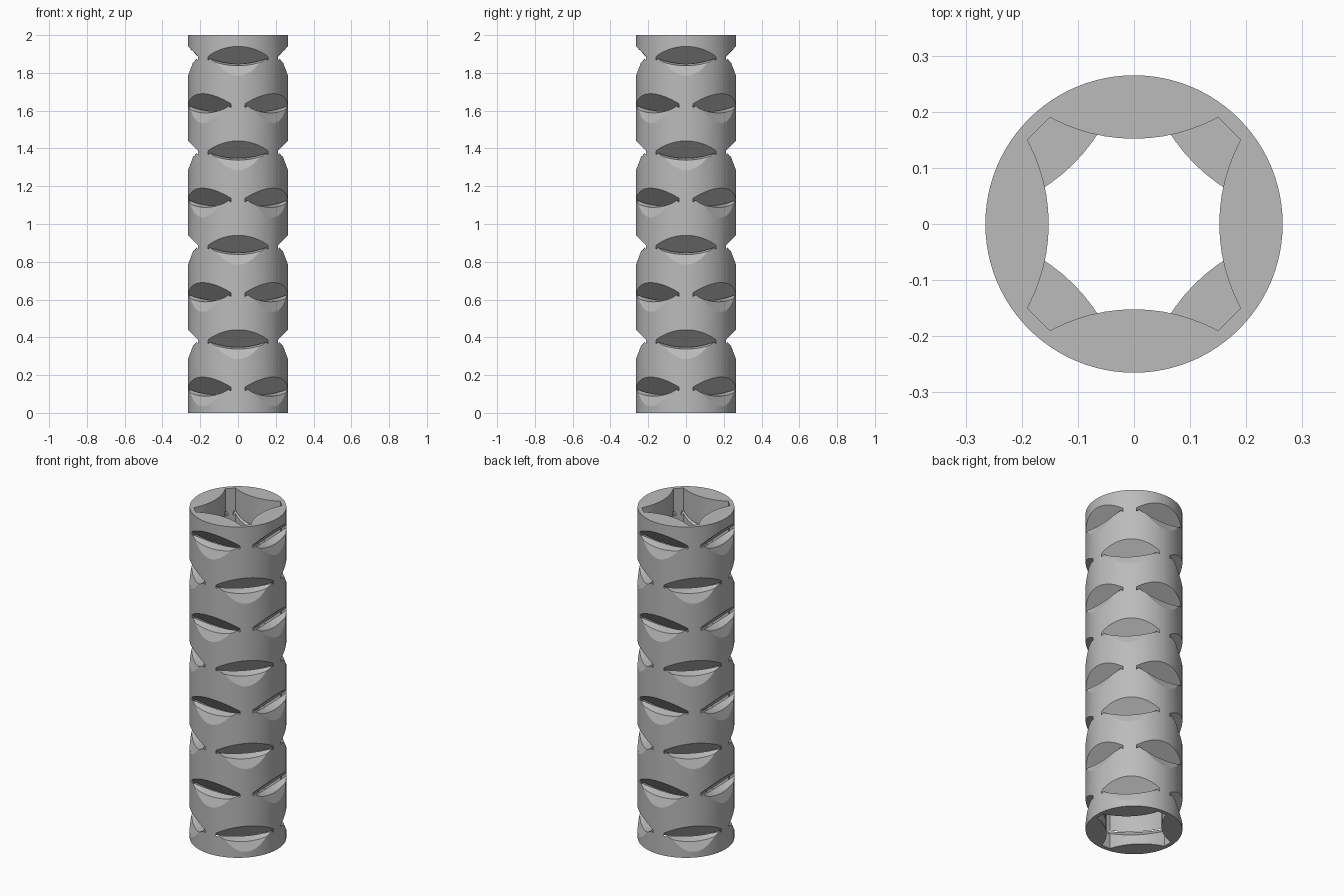
import bpy, bmesh, math
from mathutils import Matrix

cube = bpy.data.objects.get("Cube")
if cube:
    bpy.data.objects.remove(cube, do_unlink=True)

RADIUS, HEIGHT, LAYER = 0.265, 2.0, 0.25


def loft(bm, sections, matrix):
    """Closed solid through a row of matching cross-sections."""
    rings = [[bm.verts.new(matrix @ Matrix.Translation(p).translation) for p in s]
             for s in sections]
    n = len(rings[0])
    faces = [bm.faces.new(rings[0]), bm.faces.new(rings[-1][::-1])]
    for a, b in zip(rings, rings[1:]):
        for i in range(n):
            j = (i + 1) % n
            faces.append(bm.faces.new((a[j], a[i], b[i], b[j])))
    bmesh.ops.recalc_face_normals(bm, faces=faces)


def bore_outline():
    """Four inward bulging sides joined by short flat corners."""
    curve, centre, half = 0.315, 0.467, math.asin(0.15 / 0.315)
    pts = []
    for k in range(4):
        turn = Matrix.Rotation(k * math.pi / 2, 2)
        for s in range(13):
            a = half * (1 - s / 6)
            pts.append(turn @ Matrix(((curve * math.sin(a), 0),
                                      (centre - curve * math.cos(a), 0))).col[0])
    return pts


def pocket_sections():
    """Sloping slot under an overhang, with a ramp and a sagging lip in front."""
    sections = []
    for s in range(13):
        x = 0.16 * (s / 6 - 1)
        lip = 0.088 + 0.032 * (x / 0.16) ** 2
        profile = [
            (-0.035, 0.225),                  # overhang, outside
            (-0.035, 0.035 - 0.035 * 2.6),    # ramp, outside
            ((lip - 0.035) / 2.6, lip),       # lip, front edge
            (0.16 - lip, lip + 0.01),         # lip, back edge
            (0.125, 0.045),                   # slot floor, inside
            (0.125, 0.065),                   # overhang, inside
        ]
        sections.append([(x, d - RADIUS, z) for d, z in profile])
    return sections


# Cutter: stacked bores, each turned an eighth, with four pockets per layer
bm = bmesh.new()
outline, pocket = bore_outline(), pocket_sections()
for i in range(8):
    base = Matrix.Translation((0, 0, i * LAYER))
    spin = 0 if i % 2 else math.pi / 4
    loft(bm, [[(p[0], p[1], z) for p in outline] for z in (-0.001, LAYER + 0.001)],
         base @ Matrix.Rotation(spin, 4, 'Z'))
    for k in range(4):
        loft(bm, pocket, base @ Matrix.Rotation(spin + k * math.pi / 2, 4, 'Z'))
mesh = bpy.data.meshes.new("bore_and_pocket_cutter")
bm.to_mesh(mesh)
bm.free()
cutter = bpy.data.objects.new("bore_and_pocket_cutter", mesh)
cutter.hide_render = True
bpy.context.collection.objects.link(cutter)

# Tower body
bpy.ops.mesh.primitive_cylinder_add(vertices=96, radius=RADIUS, depth=HEIGHT,
                                    location=(0, 0, HEIGHT / 2))
tower = bpy.context.object
tower.name = "planting_tower"
cut = tower.modifiers.new("cut", 'BOOLEAN')
cut.operation = 'DIFFERENCE'
cut.solver = 'EXACT'
cut.use_self = True
cut.object = cutter
bpy.ops.object.modifier_apply(modifier=cut.name)
bpy.data.objects.remove(cutter, do_unlink=True)

# Grey material
grey = bpy.data.materials.new("plain_grey")
grey.use_nodes = True
colour = (0.5, 0.5, 0.5, 1)
grey.diffuse_color = colour
grey.node_tree.nodes["Principled BSDF"].inputs["Base Color"].default_value = colour
tower.data.materials.clear()
tower.data.materials.append(grey)
bpy.ops.object.shade_smooth_by_angle(angle=math.radians(15))
